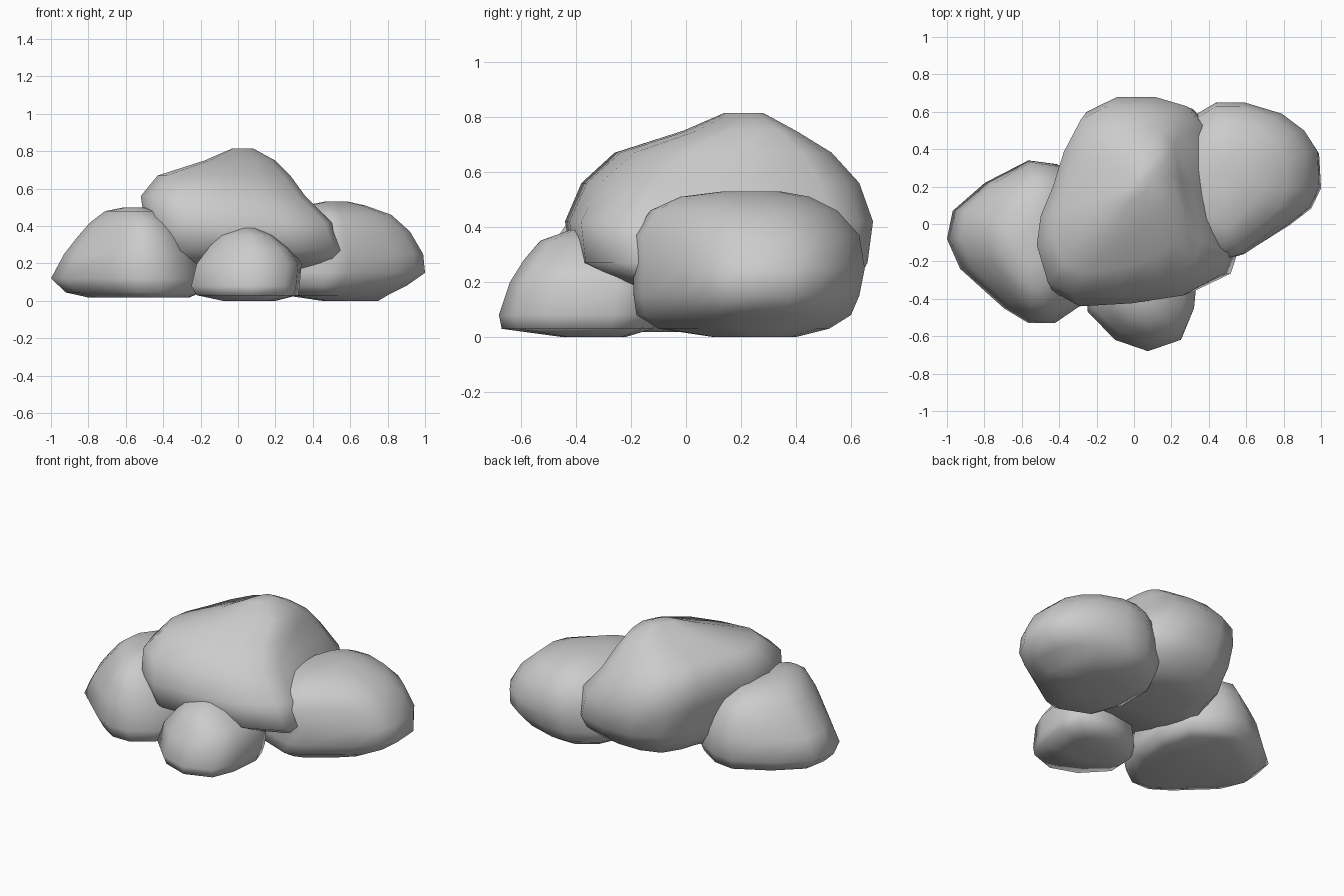
import bpy
import bmesh

# Remove the default cube if the scene has one
default_cube = bpy.data.objects.get("Cube")
if default_cube:
    bpy.data.objects.remove(default_cube, do_unlink=True)


def make_material(name, colour):
    material = bpy.data.materials.new(name)
    material.use_nodes = True
    material.diffuse_color = colour
    shader = material.node_tree.nodes.get("Principled BSDF")
    shader.inputs["Base Color"].default_value = colour
    return material


stone_grey = make_material("stone grey", (0.6, 0.6, 0.6, 1))


def normalise(outline):
    """Express the plan outline as fractions of its own bounding box."""
    xs, ys = zip(*outline)
    width, depth = max(xs) - min(xs), max(ys) - min(ys)
    return [((x - min(xs)) / width, (y - min(ys)) / depth) for x, y in outline]


def make_boulder(name, outline, levels, crown=None):
    """Loft a plan outline, easing into the crown outline if there is one,
    through levels of (height, left, right, front, back)."""
    base_plan = normalise(outline)
    crown_plan = normalise(crown or outline)
    mesh_builder = bmesh.new()
    rings = []
    for index, (height, left, right, front, back) in enumerate(levels):
        blend = (index / (len(levels) - 1)) ** 3
        plan = normalise([(u + (s - u) * blend, v + (t - v) * blend)
                          for (u, v), (s, t) in zip(base_plan, crown_plan)])
        ring = []
        for u, v in plan:
            x = left + u * (right - left)
            y = front + v * (back - front)
            ring.append(mesh_builder.verts.new((x, y, height)))
        rings.append(ring)

    # Side faces between neighbouring rings
    count = len(outline)
    for lower, upper in zip(rings, rings[1:]):
        for i in range(count):
            j = (i + 1) % count
            mesh_builder.faces.new((lower[i], lower[j], upper[j], upper[i]))

    # Close the underside and the crown
    for ring in (rings[0], rings[-1]):
        cap = mesh_builder.faces.new(ring)
        bmesh.ops.poke(mesh_builder, faces=[cap])

    bmesh.ops.recalc_face_normals(mesh_builder, faces=mesh_builder.faces)
    for face in mesh_builder.faces:
        face.smooth = True
    mesh = bpy.data.meshes.new(name)
    mesh_builder.to_mesh(mesh)
    mesh_builder.free()
    mesh.materials.append(stone_grey)
    boulder = bpy.data.objects.new(name, mesh)
    bpy.context.collection.objects.link(boulder)
    return boulder


# Large central boulder, overhanging the others, with a shoulder at front right
make_boulder(
    "central_boulder",
    [(-.1, .68), (-.28, .6), (-.38, .4), (-.43, .2), (-.5, .05), (-.52, -.12),
     (-.45, -.36), (-.3, -.44), (0, -.43), (.3, -.4), (.52, -.3), (.55, -.2),
     (.46, .2), (.4, .52), (.3, .63), (.12, .68)],
    [(.09, -.18, .25, .08, .42),
     (.12, -.33, .4, -.06, .53),
     (.2, -.43, .52, -.26, .62),
     (.27, -.47, .55, -.41, .66),
     (.42, -.5, .5, -.44, .68),
     (.56, -.52, .36, -.38, .63),
     (.67, -.43, .28, -.26, .53),
     (.75, -.18, .2, -.01, .4),
     (.815, -.03, .08, .14, .28)],
    crown=[(-.05, .53), (-.15, .47), (-.24, .36), (-.33, .2), (-.4, .03),
           (-.43, -.1), (-.38, -.21), (-.26, -.26), (-.08, -.22), (.08, -.13),
           (.2, 0), (.27, .15), (.28, .3), (.25, .42), (.17, .5), (.06, .53)])

# Low boulder on the -x side, widest near the ground
make_boulder(
    "right_boulder",
    [(-1, -.08), (-.93, -.24), (-.7, -.45), (-.57, -.53), (-.43, -.53),
     (-.3, -.44), (-.2, -.25), (-.19, 0), (-.26, .22), (-.42, .32),
     (-.57, .34), (-.8, .22), (-.97, .07)],
    [(.018, -.8, -.26, -.44, .24),
     (.045, -.92, -.2, -.51, .3),
     (.12, -1, -.18, -.53, .34),
     (.25, -.93, -.22, -.51, .33),
     (.34, -.86, -.27, -.48, .3),
     (.42, -.79, -.33, -.43, .25),
     (.48, -.71, -.41, -.34, .14),
     (.5, -.61, -.5, -.22, -.02)])

# Small boulder at the front
make_boulder(
    "front_boulder",
    [(-.25, -.46), (-.1, -.61), (.08, -.67), (.26, -.61), (.32, -.47),
     (.34, -.26), (.3, -.14), (.08, -.1), (-.12, -.15), (-.24, -.28)],
    [(0, -.08, .2, -.45, -.22),
     (.03, -.22, .32, -.67, -.12),
     (.08, -.25, .33, -.68, -.1),
     (.2, -.22, .34, -.64, -.1),
     (.28, -.16, .28, -.59, -.12),
     (.35, -.1, .19, -.53, -.17),
     (.39, 0, .1, -.42, -.28)])

# Rounded boulder on the +x side
make_boulder(
    "left_boulder",
    [(.45, .65), (.28, .55), (.18, .35), (.18, .1), (.26, -.1), (.5, -.19),
     (.6, -.16), (.84, 0), (.95, .09), (1, .2), (.99, .39), (.92, .5),
     (.8, .59), (.6, .65)],
    [(0, .45, .75, .1, .4),
     (.03, .25, .8, -.1, .52),
     (.08, .17, .9, -.18, .6),
     (.15, .15, 1, -.19, .63),
     (.25, .17, .99, -.19, .65),
     (.37, .2, .92, -.19, .63),
     (.46, .27, .82, -.13, .55),
     (.51, .36, .68, -.02, .45),
     (.53, .46, .59, .14, .34)])
